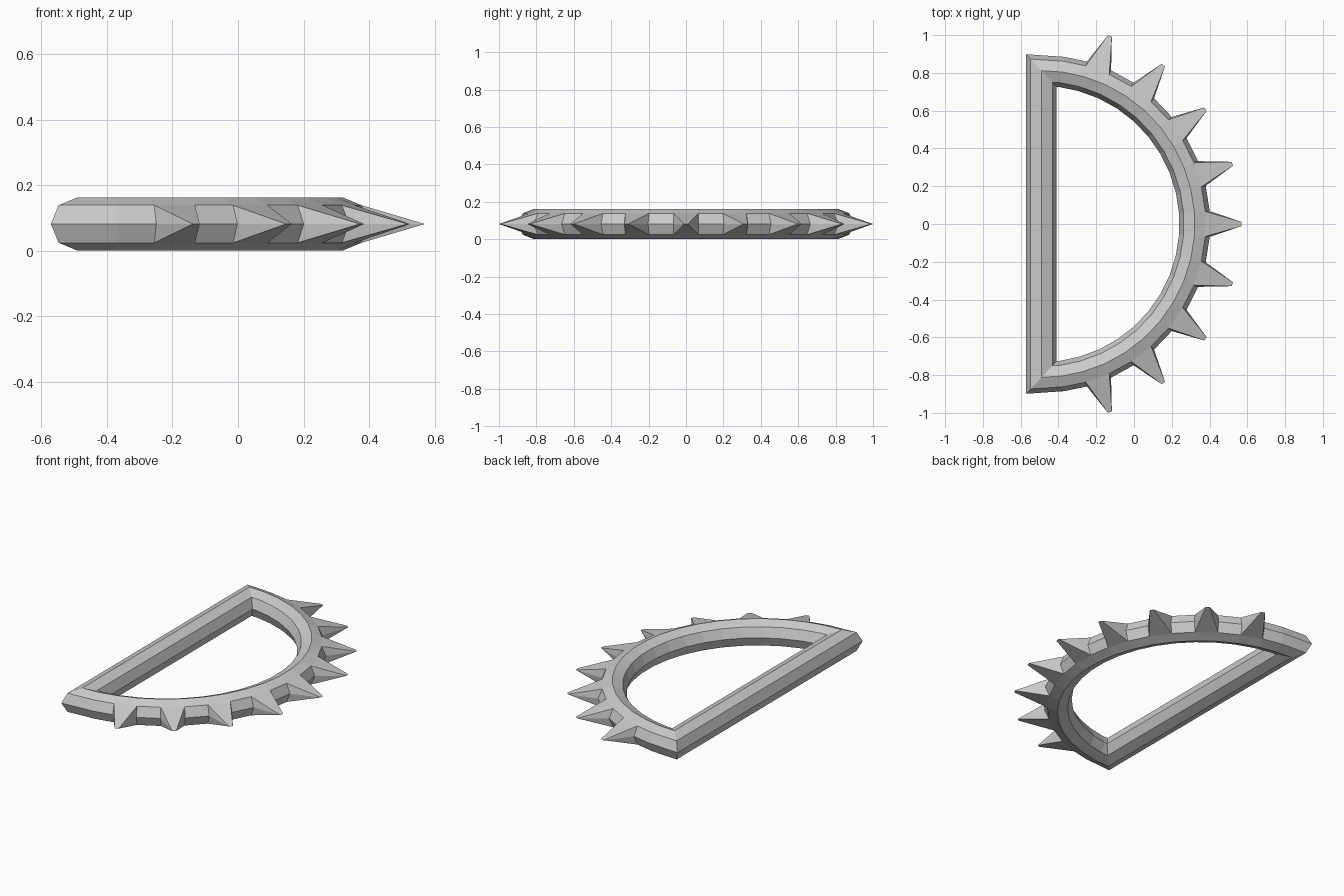
import bpy, bmesh
from math import sin, cos, radians, pi
from mathutils import Vector

if "Cube" in bpy.data.objects:
    bpy.data.objects.remove(bpy.data.objects["Cube"])

CX, R = -0.49, 0.812          # arc centre and centreline radius
TUBE, ZC = 0.081, 0.0815      # octagonal section radius, mid height
STEP, SPIKES = 8.75, 9        # facet angle, spike count
TIP_R, TIP_W = 1.06, 0.011    # spike tip radius and half width

# D-shaped centreline: arc facets from bottom to top, closed by the straight bar
inner = [(k + 0.5) * STEP for k in range(-9, 8 + 1)]
angles = [-90, -82.2] + [a for a in inner if abs(a) < 75] + [82.2, 90]
path = [Vector((CX + R * cos(radians(a)), R * sin(radians(a)))) for a in angles]
n = len(path)

bm = bmesh.new()

# Mitred octagonal section at every path point
rings = []
for i, p in enumerate(path):
    d0 = (p - path[i - 1]).normalized()
    d1 = (path[(i + 1) % n] - p).normalized()
    n0, n1 = Vector((d0.y, -d0.x)), Vector((d1.y, -d1.x))
    mitre = (n0 + n1) / (1 + n0.dot(n1))
    ring = []
    for k in range(8):
        t = k * pi / 4
        q = p + mitre * TUBE * cos(t)
        ring.append(bm.verts.new((q.x, q.y, ZC + TUBE * sin(t))))
    rings.append(ring)

# Skin the tube, remembering the two outward faces of each segment
outer = []
for i in range(n):
    a, b = rings[i], rings[(i + 1) % n]
    faces = [bm.faces.new((a[k], b[k], b[(k + 1) % 8], a[(k + 1) % 8])) for k in range(8)]
    outer.append([faces[0], faces[7]])

# Spikes: extrude every other outer facet and pinch it to a short chisel tip
for s in range(SPIKES):
    deg = (s - SPIKES // 2) * 2 * STEP
    seg = next(i for i in range(n - 1) if angles[i] < deg < angles[i + 1])
    radial = Vector((cos(radians(deg)), sin(radians(deg)), 0))
    tang = Vector((-radial.y, radial.x, 0))
    centre = Vector((CX, 0, ZC))
    res = bmesh.ops.extrude_face_region(bm, geom=outer[seg])
    for v in [g for g in res["geom"] if isinstance(g, bmesh.types.BMVert)]:
        side = 1 if (v.co - centre).dot(tang) > 0 else -1
        v.co = centre + radial * TIP_R + tang * TIP_W * side
    old = [f for f in outer[seg] if f.is_valid]
    if old:
        bmesh.ops.delete(bm, geom=old, context='FACES')

bmesh.ops.remove_doubles(bm, verts=bm.verts, dist=0.0005)
bmesh.ops.dissolve_degenerate(bm, dist=0.0001, edges=bm.edges)
bmesh.ops.recalc_face_normals(bm, faces=bm.faces)

mesh = bpy.data.meshes.new("spiked_half_ring")
bm.to_mesh(mesh)
bm.free()
obj = bpy.data.objects.new("spiked_half_ring", mesh)
bpy.context.collection.objects.link(obj)
